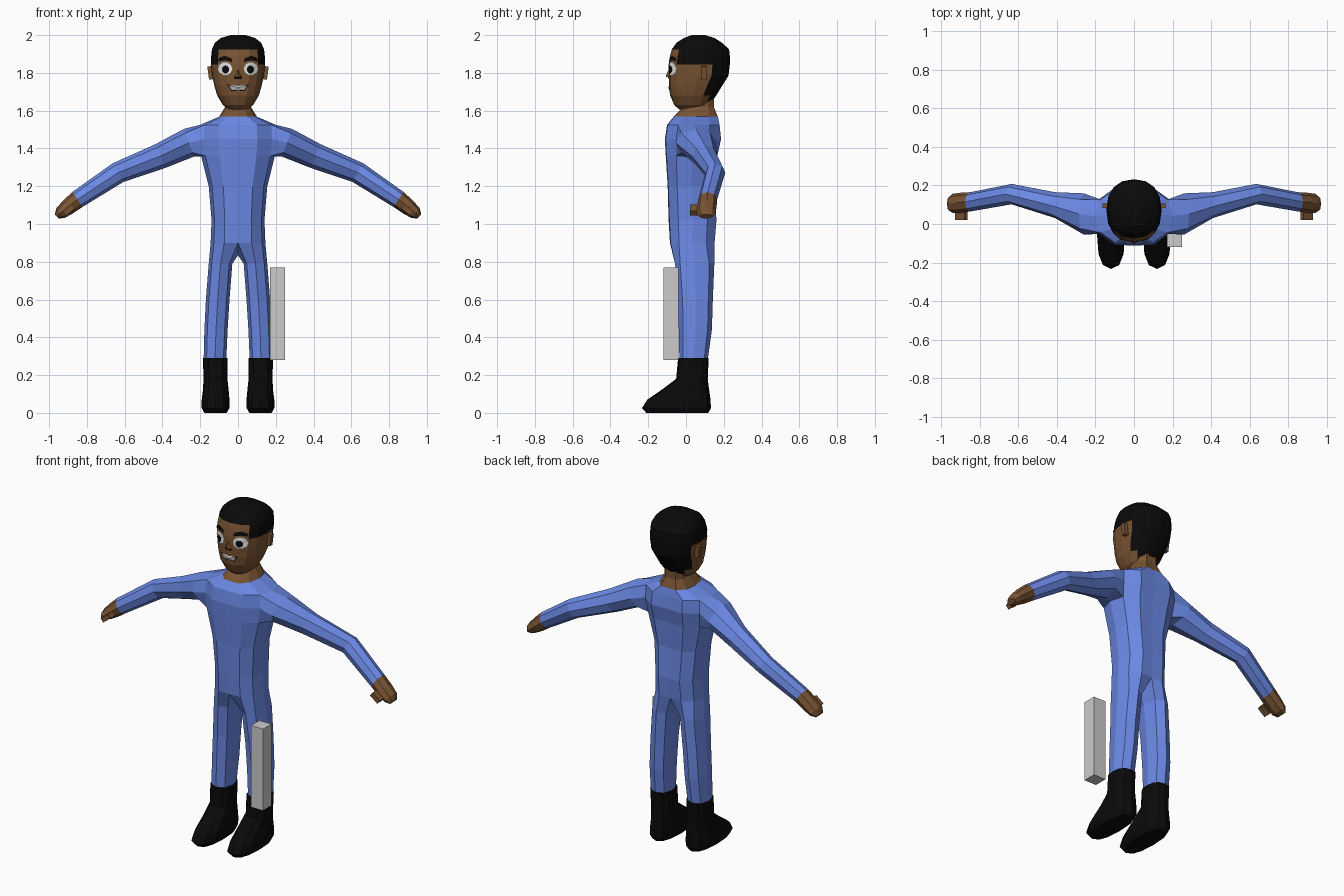
import bpy, bmesh, math
from mathutils import Vector
from mathutils.bvhtree import BVHTree

if "Cube" in bpy.data.objects:
    bpy.data.objects.remove(bpy.data.objects["Cube"])


def material(name, color):
    m = bpy.data.materials.new(name)
    m.diffuse_color = (*color, 1)
    m.use_nodes = True
    m.node_tree.nodes["Principled BSDF"].inputs["Base Color"].default_value = m.diffuse_color
    return m


BLUE = material("blue_cloth", (0.147, 0.25, 0.78))
SKIN = material("brown_skin", (0.19, 0.088, 0.033))
BLACK = material("black", (0.003, 0.003, 0.003))
WHITE = material("eye_white", (0.8, 0.8, 0.8))
TEETH = material("teeth_grey", (0.5, 0.5, 0.5))
GREY = material("light_grey", (0.6, 0.6, 0.6))


def finish(bm, name, mats, mirror=False):
    bmesh.ops.recalc_face_normals(bm, faces=bm.faces)
    me = bpy.data.meshes.new(name)
    bm.to_mesh(me)
    bm.free()
    for m in mats:
        me.materials.append(m)
    ob = bpy.data.objects.new(name, me)
    bpy.context.collection.objects.link(ob)
    if mirror:
        mod = ob.modifiers.new("mirror", 'MIRROR')
        mod.merge_threshold = 0.0005
    return ob


def strip(bm, a, b, closed=True, mat=0, skip=()):
    n = len(a)
    for i in range(n if closed else n - 1):
        if i not in skip:
            j = (i + 1) % n
            bm.faces.new((a[i], a[j], b[j], b[i])).material_index = mat


def oval(bm, z, x0, x1, y0, y1, n=8, power=2.3, start=-90):
    cx, cy, rx, ry = (x0 + x1) / 2, (y0 + y1) / 2, (x1 - x0) / 2, (y1 - y0) / 2
    out = []
    for i in range(n):
        a = math.radians(start) + math.tau * i / n
        c, s = math.cos(a), math.sin(a)
        out.append(bm.verts.new((cx + rx * math.copysign(abs(c) ** (2 / power), c),
                                 cy + ry * math.copysign(abs(s) ** (2 / power), s), z)))
    return out


def loft(bm, rings, mat=0):
    for a, b in zip(rings, rings[1:]):
        strip(bm, a, b, mat=mat)
    for end in (rings[0], rings[-1]):
        bm.faces.new(end).material_index = mat


# Body: one half, mirrored; torso, leg and arm share their edge loops
bm = bmesh.new()
HALF = [(0, -1), (0.5, -0.97), (0.88, -0.6), (1, 0), (0.88, 0.6), (0.5, 0.97), (0, 0.95)]
torso = []
for z, w, y0, y1 in [(0.90, 0.145, -0.085, 0.155), (1.02, 0.14, -0.092, 0.165),
                     (1.20, 0.155, -0.097, 0.155), (1.36, 0.195, -0.107, 0.17),
                     (1.45, 0.205, -0.112, 0.19), (1.525, 0.20, -0.10, 0.182),
                     (1.568, 0.10, -0.065, 0.172)]:
    cy, ry = (y0 + y1) / 2, (y1 - y0) / 2
    torso.append([bm.verts.new((w * u, cy + ry * v, z)) for u, v in HALF])
for i in range(len(torso) - 1):
    strip(bm, torso[i], torso[i + 1], closed=False, skip=(2, 3) if i in (3, 4) else ())

# Neck
neck = [torso[-1]]
for z, w, y0, y1 in [(1.62, 0.068, -0.015, 0.15), (1.70, 0.068, -0.01, 0.15)]:
    cy, ry = (y0 + y1) / 2, (y1 - y0) / 2
    neck.append([bm.verts.new((w * u, cy + ry * v, z)) for u, v in HALF])
for a, b in zip(neck, neck[1:]):
    strip(bm, a, b, closed=False, mat=1)

# Leg, starting from the lower torso loop plus one crotch point
crotch = bm.verts.new((0, 0.04, 0.835))
t = torso[0]
ring = [t[1], t[2], t[3], t[4], t[5], t[6], crotch, t[0]]
for z, x0, x1, y0, y1 in [(0.79, 0.03, 0.155, -0.058, 0.15), (0.60, 0.045, 0.17, -0.042, 0.142),
                          (0.44, 0.055, 0.178, -0.038, 0.137), (0.28, 0.062, 0.182, -0.035, 0.115)]:
    nxt = oval(bm, z, x0, x1, y0, y1)
    strip(bm, ring, nxt)
    ring = nxt

# Arm and hand, starting from the opening in the torso side
lo, mid, hi = torso[3:6]
ring = [lo[3], lo[4], mid[4], hi[4], hi[3], hi[2], mid[2], lo[2]]
for x, y, z, tilt, h, d, mat in [
        (0.26, 0.052, 1.43, 20, 0.078, 0.107, 0), (0.41, 0.098, 1.36, 24, 0.068, 0.067, 0),
        (0.635, 0.155, 1.272, 30, 0.057, 0.053, 0), (0.85, 0.115, 1.13, 34, 0.048, 0.05, 0),
        (0.90, 0.11, 1.09, 37, 0.043, 0.052, 1), (0.94, 0.107, 1.058, 40, 0.034, 0.05, 1),
        (0.96, 0.105, 1.04, 42, 0.015, 0.035, 1)]:
    a = math.radians(tilt)
    up = Vector((math.sin(a), 0, math.cos(a)))
    nxt = []
    for k in range(8):
        g = math.radians(-90 + 45 * k)
        nxt.append(bm.verts.new(Vector((x, y + d * math.cos(g), z)) + up * h * math.sin(g)))
    strip(bm, ring, nxt, mat=mat)
    ring = nxt
bm.faces.new(ring).material_index = 1
finish(bm, "body", [BLUE, SKIN], True)

# Boots
bm = bmesh.new()
loft(bm, [oval(bm, *r, n=12, power=2.5) for r in [
    (0.29, 0.055, 0.185, -0.042, 0.12), (0.18, 0.056, 0.183, -0.052, 0.115),
    (0.125, 0.05, 0.185, -0.125, 0.122), (0.07, 0.045, 0.192, -0.205, 0.13),
    (0.025, 0.046, 0.192, -0.233, 0.132), (0.0, 0.06, 0.178, -0.21, 0.118)]])
finish(bm, "boots", [BLACK], True)


def block(name, center, size, mat, tilt=0, mirror=False):
    b = bmesh.new()
    bmesh.ops.create_cube(b, size=1)
    bmesh.ops.scale(b, vec=size, verts=b.verts)
    a = math.radians(tilt)
    for v in b.verts:
        x, y, z = v.co
        v.co = Vector((x * math.cos(a) + z * math.sin(a), y,
                       z * math.cos(a) - x * math.sin(a))) + Vector(center)
    return finish(b, name, [mat], mirror)


# Thumbs, ears and the loose upright block
block("thumbs", (0.895, 0.045, 1.075), (0.06, 0.05, 0.028), SKIN, 38, True)
block("ears", (0.146, 0.095, 1.80), (0.024, 0.025, 0.07), SKIN, 8, True)
block("upright_block", (0.21, -0.08, 0.525), (0.08, 0.08, 0.49), GREY)

# Head with the hair area coloured by position
bm = bmesh.new()
loft(bm, [oval(bm, z, -w, w, y0, y1, n=16, power=2.3) for z, w, y0, y1 in [
    (1.605, 0.05, -0.035, 0.09), (1.63, 0.08, -0.062, 0.125), (1.68, 0.11, -0.084, 0.16),
    (1.73, 0.125, -0.09, 0.19), (1.785, 0.137, -0.092, 0.225), (1.845, 0.143, -0.092, 0.232),
    (1.89, 0.142, -0.085, 0.232), (1.925, 0.138, -0.075, 0.228), (1.96, 0.122, -0.05, 0.19),
    (1.985, 0.09, -0.01, 0.15), (2.0, 0.04, 0.03, 0.10)]])
for f in bm.faces:
    c = f.calc_center_median()
    hair = c.z > 1.925 or (c.z > 1.845 and c.y > -0.05) or (c.z > 1.65 and c.y > 0.12)
    f.material_index = int(hair)
bm.normal_update()
surface = BVHTree.FromBMesh(bm)
finish(bm, "head", [SKIN, BLACK])


def decal(name, outline, mat, offset, mirror=True):
    """Thin painted plate following the face."""
    b = bmesh.new()

    def put(x, z):
        hit = surface.ray_cast(Vector((x, -1, z)), Vector((0, 1, 0)))[0]
        return b.verts.new((x, hit.y - offset, z))
    n = len(outline)
    center = put(sum(p[0] for p in outline) / n, sum(p[1] for p in outline) / n)
    rim = [put(*p) for p in outline]
    for i in range(n):
        b.faces.new((center, rim[i], rim[(i + 1) % n]))
    ob = finish(b, name, [mat], mirror)
    # keep the plate facing forward
    if sum(p.normal.y for p in ob.data.polygons) > 0:
        ob.data.flip_normals()


def disc(cx, cz, rx, rz, n=10):
    return [(cx + rx * math.cos(math.tau * i / n), cz + rz * math.sin(math.tau * i / n))
            for i in range(n)]


# Eyes, brows and mouth
decal("eye_whites", disc(0.068, 1.822, 0.038, 0.034), WHITE, 0.004)
decal("pupils", disc(0.066, 1.818, 0.019, 0.021), BLACK, 0.008)
decal("brows", [(0.03, 1.857), (0.07, 1.867), (0.108, 1.86), (0.10, 1.88),
                (0.07, 1.89), (0.035, 1.878)], BLACK, 0.006)
decal("lips", [(-0.058, 1.738), (-0.035, 1.703), (0.035, 1.703), (0.058, 1.738)], BLACK, 0.003, False)
decal("teeth", [(-0.05, 1.734), (-0.032, 1.709), (0.032, 1.709), (0.05, 1.734)], TEETH, 0.006, False)
decal("nostrils", [(-0.022, 1.768), (0.022, 1.768), (0.022, 1.782), (-0.022, 1.782)], BLACK, 0.004, False)

# Nose wedge
bm = bmesh.new()
v = [bm.verts.new(p) for p in [(-0.022, -0.085, 1.776), (0.022, -0.085, 1.776),
                               (0, -0.108, 1.78), (0, -0.085, 1.835)]]
for i, j, k in [(0, 1, 2), (0, 2, 3), (2, 1, 3), (1, 0, 3)]:
    bm.faces.new((v[i], v[j], v[k]))
finish(bm, "nose", [SKIN])
